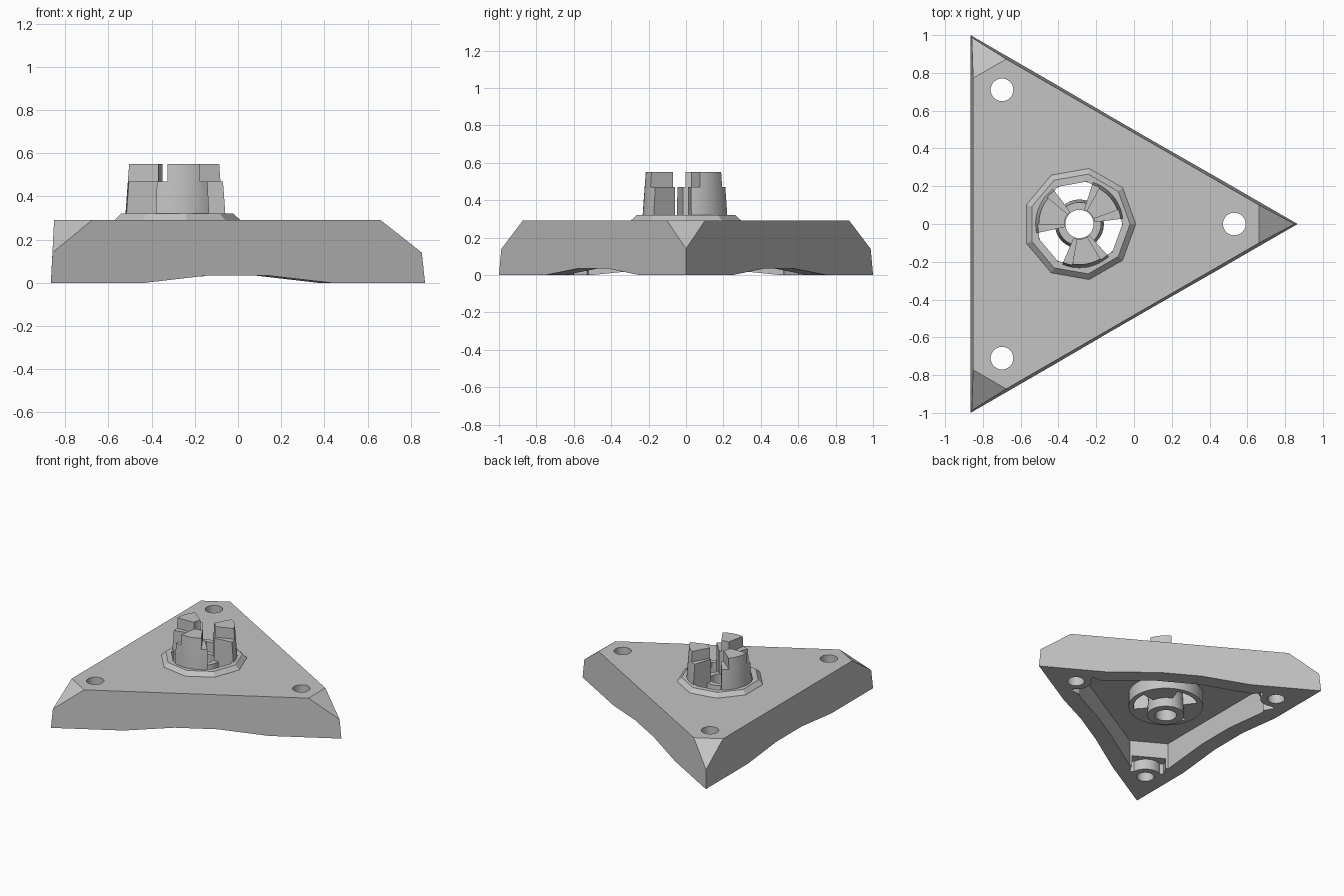
import bpy, bmesh, math
from mathutils import Vector

cube = bpy.data.objects.get("Cube")
if cube:
    bpy.data.objects.remove(cube, do_unlink=True)

CENTRE = Vector((-0.289, 0, 0))   # middle of the triangle
THIRDS = (0, 120, 240)

grey = bpy.data.materials.new("plain_grey")
grey.use_nodes = True
grey.diffuse_color = (0.55, 0.55, 0.55, 1)
grey.node_tree.nodes["Principled BSDF"].inputs["Base Color"].default_value = grey.diffuse_color


def polar(angle, along, across=0, z=0):
    """Point given along and across a direction from the triangle's middle."""
    a = math.radians(angle)
    c, s = math.cos(a), math.sin(a)
    return CENTRE + Vector((along * c - across * s, along * s + across * c, z))


def finish(name, bm):
    bmesh.ops.recalc_face_normals(bm, faces=bm.faces)
    mesh = bpy.data.meshes.new(name)
    bm.to_mesh(mesh)
    bm.free()
    mesh.materials.append(grey)
    ob = bpy.data.objects.new(name, mesh)
    bpy.context.collection.objects.link(ob)
    return ob


def hull(name, points):
    bm = bmesh.new()
    for p in points:
        bm.verts.new(p)
    bmesh.ops.convex_hull(bm, input=bm.verts)
    bmesh.ops.dissolve_limit(bm, angle_limit=0.01, verts=bm.verts, edges=bm.edges)
    return finish(name, bm)


def revolve(name, profile, spans, steps):
    """Closed (radius, z) profile swept over each span of angles."""
    bm = bmesh.new()
    for start, end in spans:
        full = end - start >= 360
        rings = []
        for i in range(steps if full else steps + 1):
            a = start + (end - start) * i / steps
            rings.append([bm.verts.new(polar(a, r, 0, z)) for r, z in profile])
        pairs = list(zip(rings, rings[1:]))
        if full:
            pairs.append((rings[-1], rings[0]))
        else:
            bm.faces.new(rings[0])
            bm.faces.new(rings[-1])
        for p, q in pairs:
            for j in range(len(profile)):
                k = (j + 1) % len(profile)
                bm.faces.new((p[j], p[k], q[k], q[j]))
    return finish(name, bm)


def cylinder(name, at, radius, low, high):
    bm = bmesh.new()
    bmesh.ops.create_cone(bm, cap_ends=True, segments=32, radius1=radius,
                          radius2=radius, depth=high - low)
    bmesh.ops.translate(bm, verts=bm.verts, vec=at + Vector((0, 0, (low + high) / 2)))
    return finish(name, bm)


def cut(ob, cutter):
    cutter.hide_render = True
    mod = ob.modifiers.new("cut", "BOOLEAN")
    mod.operation = "DIFFERENCE"
    mod.solver = "EXACT"
    mod.object = cutter
    bpy.context.view_layer.update()
    graph = bpy.context.evaluated_depsgraph_get()
    mesh = bpy.data.meshes.new_from_object(ob.evaluated_get(graph))
    ob.modifiers.clear()
    ob.data = mesh
    bpy.data.objects.remove(cutter, do_unlink=True)


def smooth(ob):
    bpy.ops.object.select_all(action="DESELECT")
    ob.select_set(True)
    bpy.context.view_layer.objects.active = ob
    bpy.ops.object.shade_smooth_by_angle(angle=math.radians(25))


# Triangular base with sloped sides and clipped corners
points = []
for a in THIRDS:
    points += [polar(a, 1.155), polar(a, 1.14, 0, 0.14),
               polar(a, 0.95, 0.101, 0.29), polar(a, 0.95, -0.101, 0.29)]
base = hull("triangular_base", points)

# Hollow underside with blunt corners
points = []
for a in THIRDS:
    for side in (-0.135, 0.135):
        points += [polar(a, 0.68, side, z) for z in (-0.1, 0.2)]
cut(base, hull("cavity_cutter", points))

# Shallow arch under every side
for a in THIRDS:
    points = []
    for out in (0.43, 0.7):
        for t, z in ((1.0, -0.05), (0.15, 0.035)):
            points += [polar(a + 60, out, t, z), polar(a + 60, out, -t, z)]
    cut(base, hull("arch_cutter", points))

# Corner pockets beside the screw bosses, then screw holes
for a in THIRDS:
    points = [polar(a, t, s, z) for t in (0.64, 0.76)
              for s in (-0.12, 0.12) for z in (-0.1, 0.08)]
    pocket = hull("pocket_cutter", points)
    cut(pocket, cylinder("boss_cutter", polar(a, 0.82), 0.11, -0.2, 0.2))
    cut(base, pocket)
    cut(base, cylinder("screw_hole_cutter", polar(a, 0.82), 0.06, -0.2, 0.5))
cut(base, cylinder("hub_hole_cutter", CENTRE, 0.245, 0.1, 0.5))
smooth(base)

# Nine-sided collar
revolve("collar", [(0.228, 0.28), (0.302, 0.28), (0.298, 0.292), (0.268, 0.32), (0.228, 0.32)],
        [(0, 360)], 9)

# Round drum below the plate and the central tube
smooth(revolve("hub_drum", [(0.225, 0.1), (0.26, 0.1), (0.26, 0.285), (0.225, 0.285)],
               [(0, 360)], 48))
smooth(revolve("central_tube", [(0.075, 0.03), (0.13, 0.03), (0.115, 0.3), (0.075, 0.3)],
               [(0, 360)], 32))

# Three stepped claws around the hub
smooth(revolve("claw_bases", [(0.08, 0.1), (0.232, 0.1), (0.232, 0.32), (0.221, 0.47), (0.08, 0.47)],
               [(a + 7, a + 72) for a in THIRDS], 12))
smooth(revolve("claw_tops", [(0.08, 0.47), (0.221, 0.47), (0.215, 0.55), (0.08, 0.55)],
               [(a + 20, a + 61) for a in THIRDS], 8))
